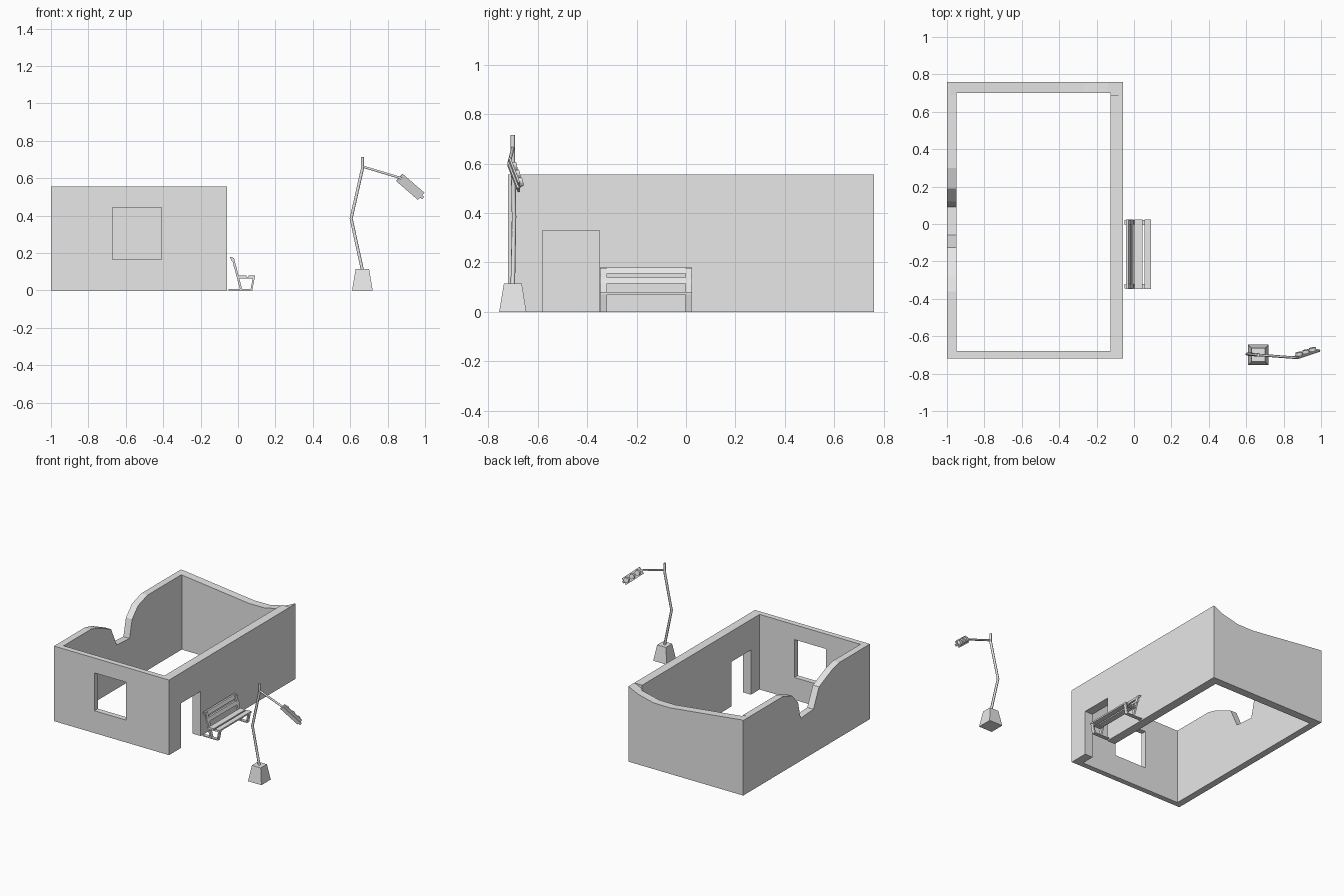
import bpy, bmesh
from math import pi, sqrt
from mathutils import Matrix, Vector

if "Cube" in bpy.data.objects:
    bpy.data.objects.remove(bpy.data.objects["Cube"], do_unlink=True)

grey = bpy.data.materials.new("plain_grey")
grey.use_nodes = True
grey.diffuse_color = (0.8, 0.8, 0.8, 1)
grey.node_tree.nodes["Principled BSDF"].inputs["Base Color"].default_value = (0.8, 0.8, 0.8, 1)


def finish(name, bm):
    bmesh.ops.recalc_face_normals(bm, faces=bm.faces)
    mesh = bpy.data.meshes.new(name)
    bm.to_mesh(mesh)
    bm.free()
    mesh.materials.append(grey)
    obj = bpy.data.objects.new(name, mesh)
    bpy.context.collection.objects.link(obj)
    return obj


def box(name, low, high, frame=Matrix()):
    low, high = Vector(low), Vector(high)
    bm = bmesh.new()
    bmesh.ops.create_cube(bm, size=1)
    size = Matrix.Diagonal((*(high - low), 1))
    bm.transform(frame @ Matrix.Translation((low + high) / 2) @ size)
    return finish(name, bm)


def prism(name, outline, place, start, end):
    """Extrude a 2D outline; place(u, v, w) gives the 3D point."""
    bm = bmesh.new()
    face = bm.faces.new([bm.verts.new(place(u, v, start)) for u, v in outline])
    new = bmesh.ops.extrude_face_region(bm, geom=[face])["geom"]
    shift = Vector(place(0, 0, end)) - Vector(place(0, 0, start))
    bmesh.ops.translate(bm, vec=shift, verts=[g for g in new if isinstance(g, bmesh.types.BMVert)])
    return finish(name, bm)


def along_x(u, v, w):
    return (w, u, v)


def along_y(u, v, w):
    return (u, w, v)


def cone(name, r1, r2, depth, sides, frame):
    bm = bmesh.new()
    bmesh.ops.create_cone(bm, cap_ends=True, segments=sides, radius1=r1, radius2=r2, depth=depth)
    bm.transform(frame)
    return finish(name, bm)


def tube(name, points, radius):
    curve = bpy.data.curves.new(name, "CURVE")
    curve.dimensions = "3D"
    curve.bevel_depth = radius
    curve.bevel_resolution = 1
    curve.use_fill_caps = True
    line = curve.splines.new("POLY")
    line.points.add(len(points) - 1)
    for p, co in zip(line.points, points):
        p.co = (*co, 1)
    curve.materials.append(grey)
    obj = bpy.data.objects.new(name, curve)
    bpy.context.collection.objects.link(obj)
    bpy.ops.object.select_all(action="DESELECT")
    obj.select_set(True)
    bpy.context.view_layer.objects.active = obj
    bpy.ops.object.convert(target="MESH")


def cut(target, cutter):
    mod = target.modifiers.new("cut", "BOOLEAN")
    mod.operation = "DIFFERENCE"
    mod.solver = "EXACT"
    mod.object = cutter
    bpy.context.view_layer.objects.active = target
    bpy.ops.object.modifier_apply(modifier=mod.name)
    bpy.data.objects.remove(cutter, do_unlink=True)


# Ruined house shell: outer block, hollow room, window and doorway
TOP = 0.555
house = box("house_walls", (-1, -0.72, 0), (-0.06, 0.76, TOP))
cut(house, box("room_cutter", (-0.95, -0.68, -0.1), (-0.125, 0.70, 0.8)))
cut(house, box("window_cutter", (-0.67, -0.8, 0.165), (-0.41, -0.6, 0.445)))
cut(house, box("door_cutter", (-0.2, -0.58, -0.1), (0.02, -0.35, 0.33)))

# Broken notch in the side wall, as distance along the wall and drop
notch = [(-0.36, 0), (-0.28, 0.02), (-0.125, 0.09), (-0.06, 0.23), (0.09, 0.24),
         (0.12, 0.11), (0.19, 0.035), (0.30, 0)]
outline = [(-0.36, 0.7)] + [(y, TOP - d) for y, d in notch] + [(0.30, 0.7)]
cut(house, prism("notch_cutter", outline, along_x, -1.1, -0.9))

# Worn sag along the top of the back wall
sag = [(-0.98, 0), (-0.72, 0.03), (-0.40, 0.067), (-0.27, 0.066), (-0.14, 0.036), (-0.065, 0)]
outline = [(-0.98, 0.7)] + [(x, TOP - d) for x, d in sag] + [(-0.065, 0.7)]
cut(house, prism("sag_cutter", outline, along_y, 0.69, 0.9))

# Bench side frames: foot rail, sloping legs and back post
for side, y in (("right", -0.345), ("left", -0.003)):
    parts = {
        "foot_rail": [(-0.05, 0), (0.072, 0), (0.072, 0.007), (-0.05, 0.007)],
        "front_leg": [(0.066, 0), (0.076, 0), (0.09, 0.072), (0.08, 0.072)],
        "back_post": [(0.012, 0), (0.024, 0), (-0.022, 0.175), (-0.034, 0.175)],
        "seat_rail": [(-0.002, 0.064), (0.088, 0.064), (0.088, 0.072), (-0.002, 0.072)],
    }
    for part, outline in parts.items():
        prism(f"bench_{side}_{part}", outline, along_y, y, y + 0.025)

# Bench slats
for i, (x0, x1) in enumerate([(0.002, 0.045), (0.055, 0.092)]):
    box(f"bench_seat_slat_{i + 1}", (x0, -0.348, 0.07), (x1, 0.025, 0.081))
for i, (x, z) in enumerate([(-0.016, 0.115), (-0.032, 0.155)]):
    outline = [(x, z), (x + 0.012, z), (x + 0.002, z + 0.025), (x - 0.012, z + 0.025)]
    prism(f"bench_back_slat_{i + 1}", outline, along_y, -0.348, 0.025)

# Signal post: tapered footing, bent pole and drooping arm
cone("post_footing", 0.055 * sqrt(2), 0.036 * sqrt(2), 0.115, 4,
     Matrix.Translation((0.665, -0.70, 0.0575)) @ Matrix.Rotation(pi / 4, 4, "Z"))
tube("bent_pole", [(0.665, -0.70, 0.11), (0.605, -0.695, 0.385),
                   (0.665, -0.70, 0.65), (0.665, -0.70, 0.715)], 0.009)
tube("signal_arm", [(0.665, -0.70, 0.663), (0.865, -0.715, 0.603),
                    (0.985, -0.675, 0.502)], 0.007)

# Signal head, hanging along the end of the arm
d = Vector((0.12, 0.04, -0.104)).normalized()
n = d.cross(Vector((0.67, 0, 0.74))).normalized()
if n.y < 0:
    n = -n
p = n.cross(d)
frame = Matrix.Translation((0.921, -0.695, 0.554)) @ Matrix((d, p, n)).transposed().to_4x4()
box("signal_backplate", (-0.079, -0.026, -0.003), (0.079, 0.026, 0.005), frame)
box("signal_spine", (-0.07, -0.009, -0.01), (0.092, 0.009, -0.002), frame)
for i in range(3):
    cone(f"signal_lamp_{i + 1}", 0.02, 0.018, 0.018, 12,
         frame @ Matrix.Translation(((i - 1) * 0.05, 0, 0.013)))
